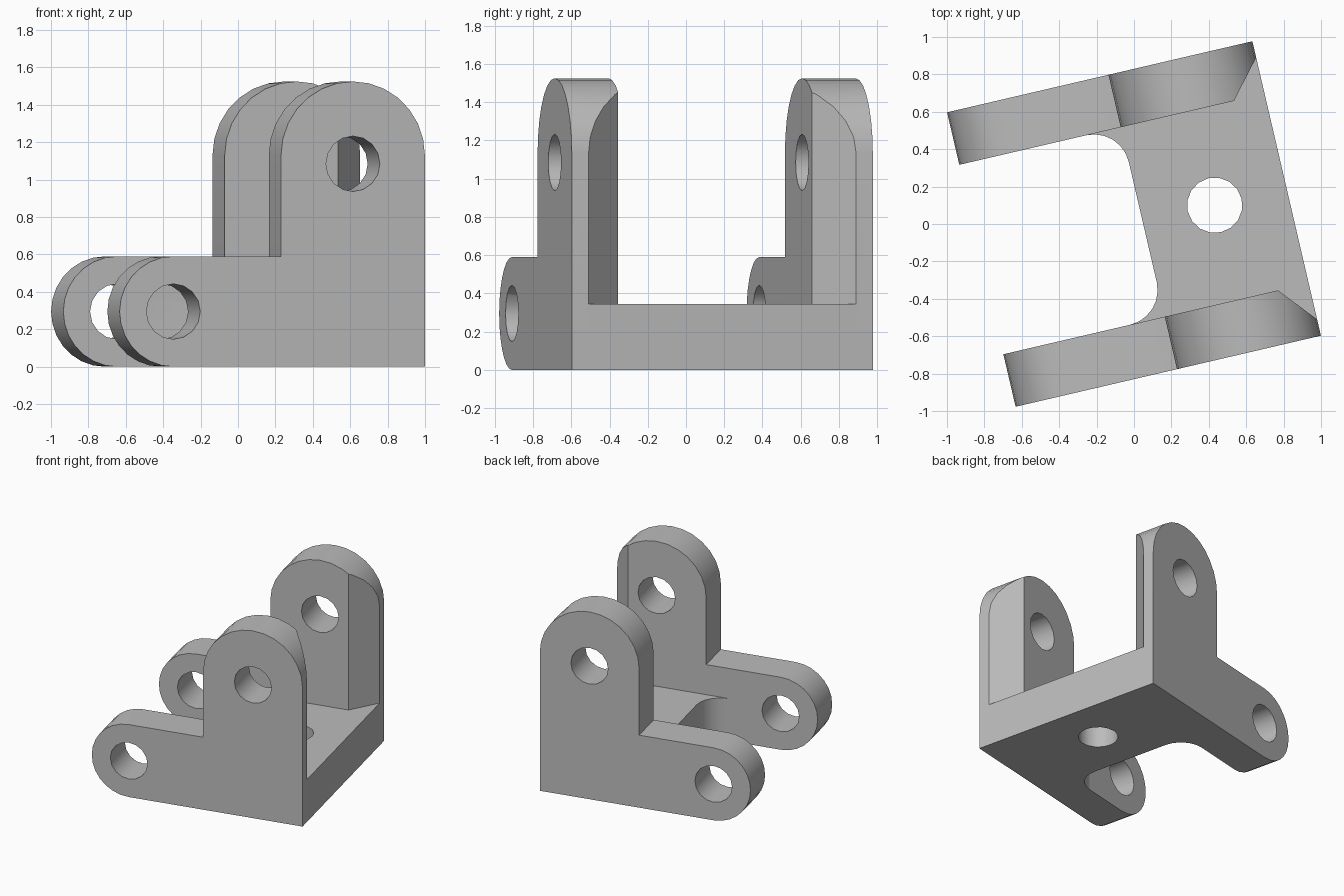
import bpy, bmesh
from math import pi, sin, cos, radians
from mathutils import Vector

cube = bpy.data.objects.get("Cube")
if cube:
    bpy.data.objects.remove(cube, do_unlink=True)

# Main dimensions, in the bracket's own unrotated frame
END, SIDE, INNER = 0.838, 0.808, 0.52
FLOOR, ARM_R, POST_R, POST_Z = 0.345, 0.295, 0.395, 1.13
HOLE_R, FILLET = 0.148, 0.19
ARM_U = -END + ARM_R
POST_U = END - POST_R
STEP = END - 2 * POST_R

steel = bpy.data.materials.new("grey metal")
steel.use_nodes = True
grey = (0.5, 0.5, 0.5, 1)
steel.diffuse_color = grey
steel.node_tree.nodes["Principled BSDF"].inputs["Base Color"].default_value = grey


def arc(cx, cy, r, start, end, n):
    angles = [radians(start + (end - start) * i / n) for i in range(n + 1)]
    return [(cx + r * cos(a), cy + r * sin(a)) for a in angles]


def prism(name, outline, low, high, upright):
    """Extrude an outline along z, or along y when upright."""
    bm = bmesh.new()
    put = (lambda a, b, c: (a, c, b)) if upright else (lambda a, b, c: (a, b, c))
    face = bm.faces.new([bm.verts.new(put(a, b, low)) for a, b in outline])
    out = bmesh.ops.extrude_face_region(bm, geom=[face])
    verts = [g for g in out["geom"] if isinstance(g, bmesh.types.BMVert)]
    bmesh.ops.translate(bm, verts=verts, vec=Vector(put(0, 0, high - low)))
    bmesh.ops.recalc_face_normals(bm, faces=bm.faces[:])
    mesh = bpy.data.meshes.new(name)
    bm.to_mesh(mesh)
    bm.free()
    mesh.materials.append(steel)
    obj = bpy.data.objects.new(name, mesh)
    bpy.context.collection.objects.link(obj)
    return obj


def combine(target, other, operation):
    mod = target.modifiers.new(operation, "BOOLEAN")
    mod.operation, mod.solver, mod.object = operation, "EXACT", other
    bpy.context.view_layer.objects.active = target
    bpy.ops.object.modifier_apply(modifier=mod.name)
    bpy.data.objects.remove(other, do_unlink=True)


# Floor plate with rounded inner corners, overlapping the side plates
near = arc(STEP - FILLET, -INNER + FILLET, FILLET, -90, 0, 6)
far = arc(STEP - FILLET, INNER - FILLET, FILLET, 0, 90, 6)
tuck = 0.7
footprint = ([(END, tuck), (END, -tuck), (STEP - FILLET, -tuck)]
             + near + far + [(STEP - FILLET, tuck)])
bracket = prism("bracket", footprint, 0, FLOOR, False)

# Two L-shaped side plates with rounded arm and post
profile = ([(END, 0)] + arc(POST_U, POST_Z, POST_R, 0, 180, 14)
           + [(STEP, 2 * ARM_R)] + arc(ARM_U, ARM_R, ARM_R, 90, 270, 14))
for s in (-1, 1):
    low, high = sorted((s * INNER, s * SIDE))
    combine(bracket, prism("side_plate", profile, low, high, True), "UNION")

# Bevelled inner corner of each post
for s in (-1, 1):
    wedge = [(0.636, s * 0.48), (0.872, s * 0.759), (0.872, s * 0.48)]
    combine(bracket, prism("bevel_cutter", wedge, FLOOR, 1.7, False), "DIFFERENCE")

# Pin holes through both plates, and the floor hole
for u, z in ((ARM_U, ARM_R), (POST_U, 1.085)):
    ring = arc(u, z, HOLE_R, 0, 360, 16)[:-1]
    combine(bracket, prism("pin_cutter", ring, -1, 1, True), "DIFFERENCE")
ring = arc(POST_U, 0, HOLE_R, 0, 360, 16)[:-1]
combine(bracket, prism("floor_cutter", ring, -0.2, 0.6, False), "DIFFERENCE")

# Turn the bracket on its base and shade the curves
bpy.ops.object.select_all(action="DESELECT")
bracket.select_set(True)
bpy.context.view_layer.objects.active = bracket
bracket.rotation_euler.z = radians(13.1)
bpy.ops.object.transform_apply(location=False, rotation=True, scale=False)
bpy.ops.object.shade_smooth_by_angle(angle=pi / 6)
